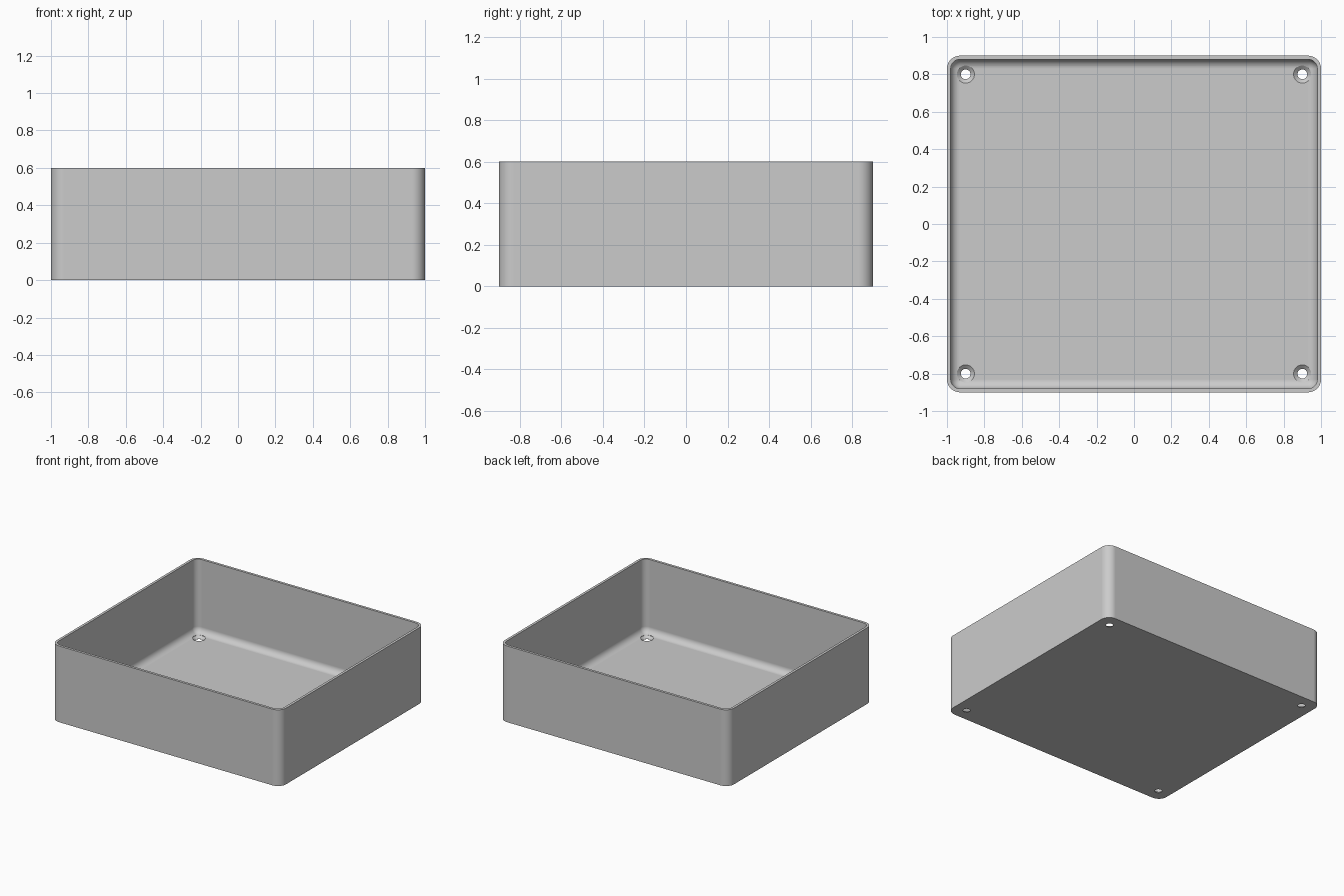
import bpy, bmesh, math

cube = bpy.data.objects.get("Cube")
if cube:
    bpy.data.objects.remove(cube, do_unlink=True)

HX, HY, HEIGHT = 1.0, 0.9, 0.6
WALL, FLOOR = 0.02, 0.02
CORNER, FILLET = 0.07, 0.05
CORNER_STEPS, FILLET_STEPS = 12, 10

grey = bpy.data.materials.new("light grey")
grey.use_nodes = True
grey.diffuse_color = (0.6, 0.6, 0.6, 1)
grey.node_tree.nodes["Principled BSDF"].inputs["Base Color"].default_value = (0.6, 0.6, 0.6, 1)


def rounded_ring(bm, inset, z):
    """Rounded rectangle of vertices, moved inwards by inset."""
    r = max(CORNER - inset, 0.0)
    verts = []
    for i, (sx, sy) in enumerate([(1, 1), (-1, 1), (-1, -1), (1, -1)]):
        cx, cy = sx * (HX - inset - r), sy * (HY - inset - r)
        for k in range(CORNER_STEPS + 1):
            a = (i + k / CORNER_STEPS) * math.pi / 2
            verts.append(bm.verts.new((cx + r * math.cos(a), cy + r * math.sin(a), z)))
    return verts


def circle_ring(bm, x, y, r, z, n=32):
    angles = [2 * math.pi * k / n for k in range(n)]
    return [bm.verts.new((x + r * math.cos(a), y + r * math.sin(a), z)) for a in angles]


def skin(bm, rings):
    """Join rings in order and cap both ends."""
    for a, b in zip(rings, rings[1:]):
        for i in range(len(a)):
            j = (i + 1) % len(a)
            bm.faces.new((a[i], a[j], b[j], b[i]))
    bm.faces.new(rings[0][::-1])
    bm.faces.new(rings[-1])


def finish(bm, name):
    bmesh.ops.remove_doubles(bm, verts=bm.verts, dist=0.0001)
    bmesh.ops.recalc_face_normals(bm, faces=bm.faces)
    mesh = bpy.data.meshes.new(name)
    bm.to_mesh(mesh)
    bm.free()
    mesh.materials.append(grey)
    obj = bpy.data.objects.new(name, mesh)
    bpy.context.collection.objects.link(obj)
    return obj


# Open tray: outer wall, rim, inner wall and the curve down to the floor
bm = bmesh.new()
rings = [rounded_ring(bm, 0, 0), rounded_ring(bm, 0, HEIGHT), rounded_ring(bm, WALL, HEIGHT)]
for k in range(FILLET_STEPS + 1):
    a = k / FILLET_STEPS * math.pi / 2
    rings.append(rounded_ring(bm, WALL + FILLET * (1 - math.cos(a)),
                              FLOOR + FILLET * (1 - math.sin(a))))
skin(bm, rings)
tray = finish(bm, "tray")

# Countersunk screw holes in the four floor corners
bm = bmesh.new()
for x in (-0.9, 0.9):
    for y in (-0.8, 0.8):
        profile = [(0.026, -0.05), (0.026, 0.002), (0.047, FLOOR), (0.047, 0.1)]
        skin(bm, [circle_ring(bm, x, y, r, z) for r, z in profile])
cutter = finish(bm, "screw_hole_cutter")
cutter.hide_render = True

holes = tray.modifiers.new("screw holes", "BOOLEAN")
holes.operation = "DIFFERENCE"
holes.solver = "EXACT"
holes.object = cutter
bpy.ops.object.select_all(action="DESELECT")
tray.select_set(True)
bpy.context.view_layer.objects.active = tray
bpy.ops.object.modifier_apply(modifier=holes.name)
bpy.data.objects.remove(cutter, do_unlink=True)

# Smooth curves, crisp edges
bpy.ops.object.shade_smooth_by_angle(angle=math.radians(30))
weighted = tray.modifiers.new("weighted normals", "WEIGHTED_NORMAL")
weighted.keep_sharp = True
